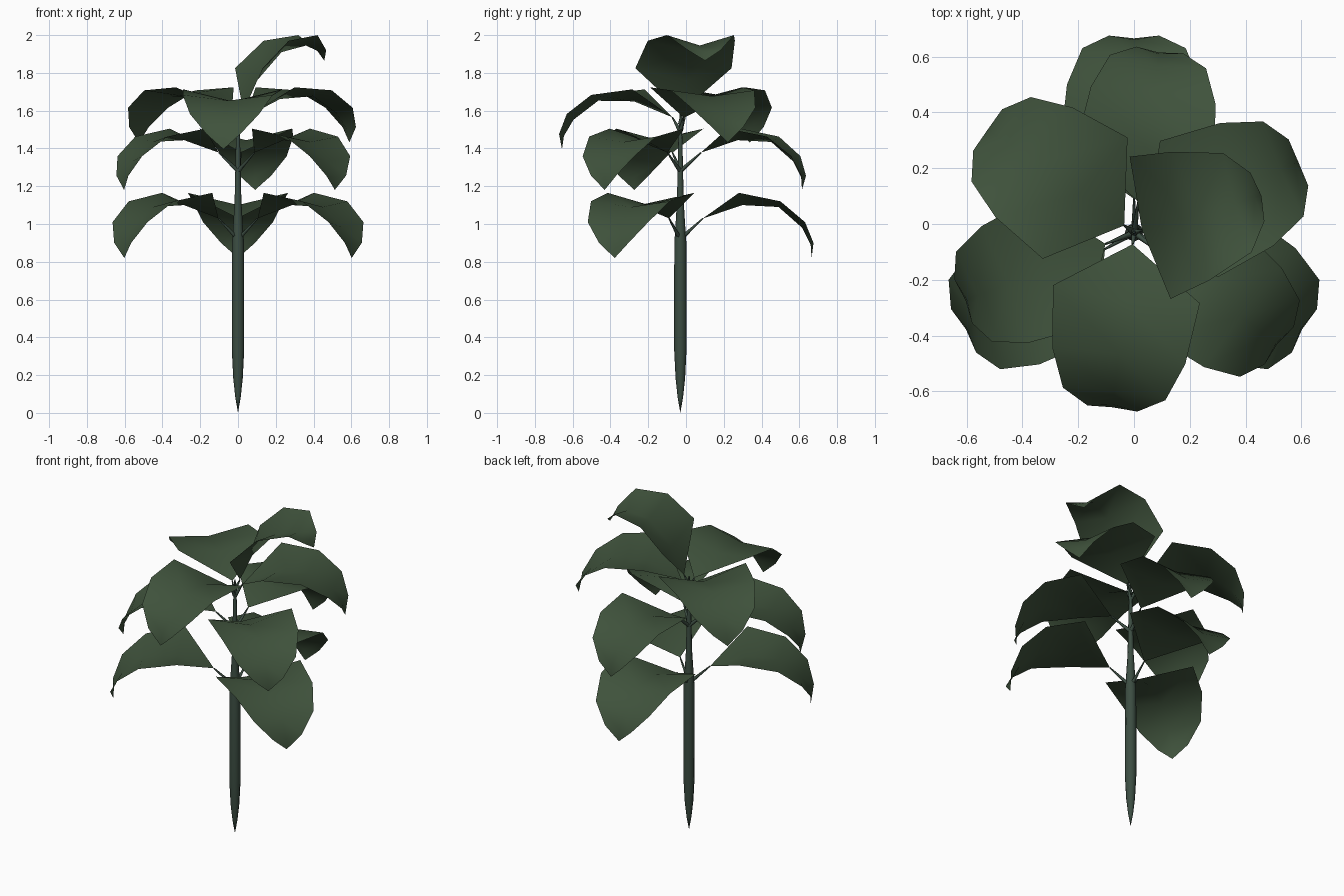
import bpy, bmesh
from math import cos, sin, pi, radians
from mathutils import Vector, Matrix

if "Cube" in bpy.data.objects:
    bpy.data.objects.remove(bpy.data.objects["Cube"])

CY = -0.03  # stem sits slightly in front of the centre


def material(name, rgb):
    m = bpy.data.materials.new(name)
    m.diffuse_color = (*rgb, 1)
    m.use_nodes = True
    m.node_tree.nodes["Principled BSDF"].inputs["Base Color"].default_value = m.diffuse_color
    return m


LEAF = material("leaf_green", (0.05, 0.085, 0.045))
STEM = material("stem_green", (0.045, 0.075, 0.055))


def finish(bm, name, mat):
    me = bpy.data.meshes.new(name)
    bm.to_mesh(me)
    bm.free()
    for p in me.polygons:
        p.use_smooth = True
    me.materials.append(mat)
    ob = bpy.data.objects.new(name, me)
    bpy.context.collection.objects.link(ob)
    return ob


def tube(name, path, sides):
    """Tapered tube through (point, radius) pairs; zero radius closes to a tip."""
    bm = bmesh.new()
    axis = (path[-1][0] - path[0][0]).normalized()
    rot = Vector((0, 0, 1)).rotation_difference(axis).to_matrix()
    rings = []
    for p, r in path:
        if r == 0:
            rings.append([bm.verts.new(p)] * sides)
        else:
            rings.append([bm.verts.new(p + rot @ Vector((r * cos(2 * pi * i / sides),
                                                         r * sin(2 * pi * i / sides), 0)))
                          for i in range(sides)])
    for a, b in zip(rings, rings[1:]):
        for i in range(sides):
            j = (i + 1) % sides
            bm.faces.new(list(dict.fromkeys((a[i], a[j], b[j], b[i]))))
    return finish(bm, name, STEM)


# Blade rows: edge reach, edge height, half width, midrib reach, midrib height
BLADE = [(.19, .135, .265, .21, .07),
         (.41, .09, .24, .40, .06),
         (.54, -.02, .185, .525, -.05),
         (.585, -.13, .09, .57, -.14)]
TIP = (.575, -.21)
# The youngest leaf stands upright and curls over
TOP_BLADE = [(.03, .23, .265, .075, .165),
             (.18, .375, .24, .21, .315),
             (.355, .405, .185, .345, .35),
             (.43, .325, .09, .42, .315)]
TOP_TIP = (.445, .27)


def leaf(name, heading, reach, z, joint_z, scale=1, pitch=0, rows=BLADE, tip=TIP):
    turn = Matrix.Rotation(radians(heading), 4, 'Z')
    base = Matrix.Translation((0, CY, 0)) @ turn @ Matrix.Translation((reach, 0, z))
    mat = base @ Matrix.Rotation(radians(-pitch), 4, 'Y') @ Matrix.Scale(scale, 4)
    bm = bmesh.new()

    def vert(x, y, h):
        return bm.verts.new(mat @ Vector((x, y, h)))

    root = vert(0, 0, 0)
    end = vert(tip[0], 0, tip[1])
    grid = [(vert(e, -w, h), vert(m, 0, k), vert(e, w, h)) for e, h, w, m, k in rows]
    for s in (0, 1):
        bm.faces.new((root, grid[0][s], grid[0][s + 1]))
        for a, b in zip(grid, grid[1:]):
            bm.faces.new((a[s], b[s], b[s + 1], a[s + 1]))
        bm.faces.new((grid[-1][s], end, grid[-1][s + 1]))
    finish(bm, name, LEAF)
    # Thin stalk from the stem to the blade
    start = Vector((0, CY, joint_z))
    stop = base.translation
    tube(name + "_stalk", [(start, .013), (start.lerp(stop, .5), .008), (stop, .004)], 5)


# Main stem, pointed at the foot and thinning above the lowest leaves
profile = [(0, 0), (.08, .014), (.18, .025), (.34, .033), (.9, .032), (.97, .027),
           (1.12, .018), (1.3, .014), (1.45, .011), (1.59, .004)]
tube("stem", [(Vector((0, CY, z)), r) for z, r in profile], 8)

# Three whorls of three leaves
for i in range(3):
    leaf(f"lower_leaf_{i + 1}", 90 + 120 * i, .12, 1.03, .92)
    leaf(f"middle_leaf_{i + 1}", 82 + 120 * i, .11, 1.378, 1.28, .94)
for i, (heading, pitch) in enumerate([(23, 7.5), (145, 7.5), (263, 4)]):
    leaf(f"upper_leaf_{i + 1}", heading, .043, 1.565, 1.49, 1, pitch)

# Single young leaf at the top
leaf("top_leaf", 16, .03, 1.595, 1.53, rows=TOP_BLADE, tip=TOP_TIP)
